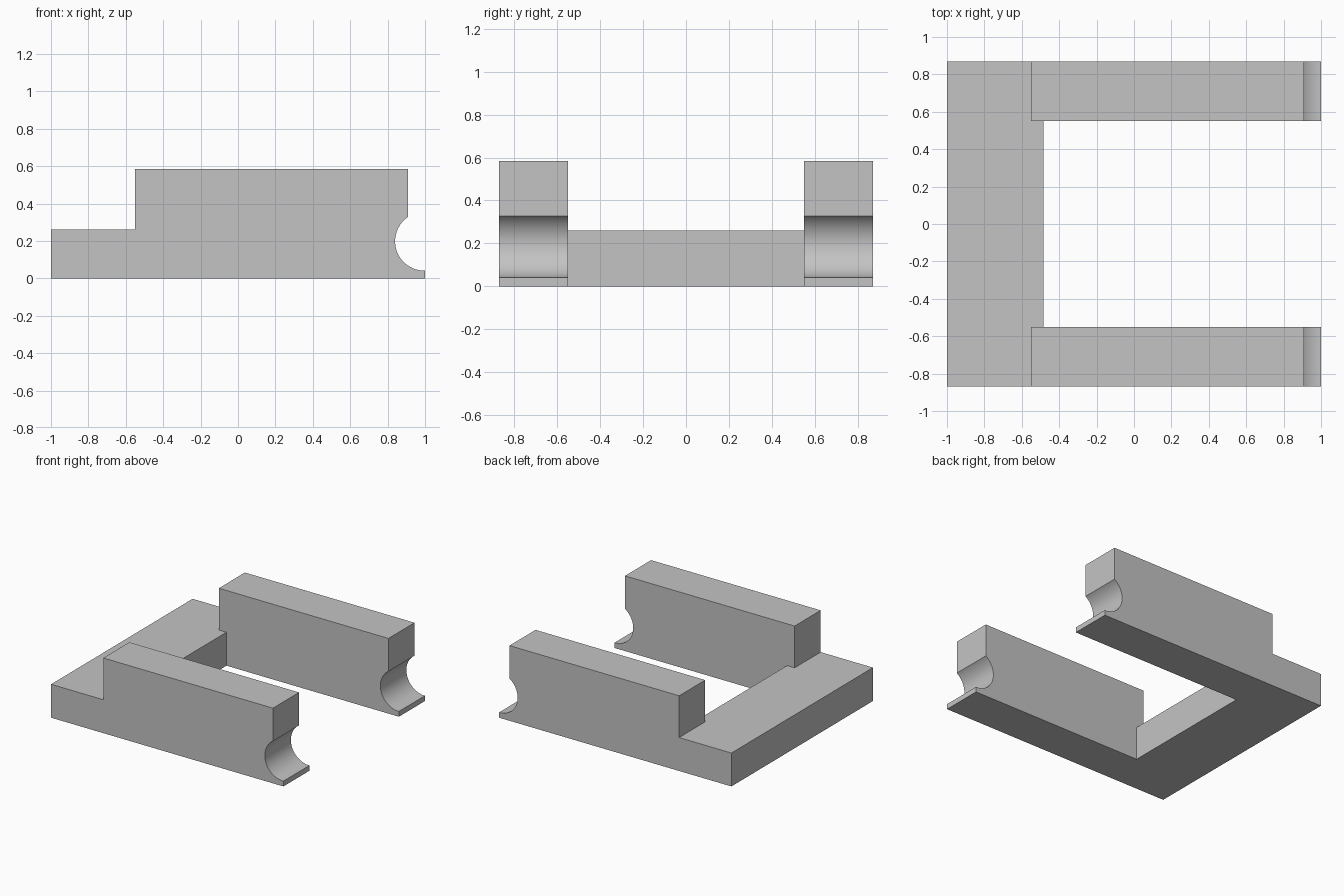
import bpy
import math

cube = bpy.data.objects.get("Cube")
if cube:
    bpy.data.objects.remove(cube, do_unlink=True)

# Single plain grey
GREY = (0.55, 0.55, 0.55, 1.0)
grey = bpy.data.materials.new("plain_grey")
grey.use_nodes = True
grey.diffuse_color = GREY
grey.node_tree.nodes["Principled BSDF"].inputs["Base Color"].default_value = GREY

BACK, FRONT = -1.0, 1.0
STEP_X, LIP_X = -0.55, 0.91
LOW, HIGH = 0.26, 0.585
INNER, OUTER = 0.55, 0.87


def extrude_profile(name, profile, y0, y1):
    """Solid from a counter-clockwise x-z outline swept from y0 to y1."""
    n = len(profile)
    verts = [(x, y, z) for y in (y0, y1) for x, z in profile]
    faces = [list(range(n)), list(range(2 * n - 1, n - 1, -1))]
    for i in range(n):
        j = (i + 1) % n
        faces.append([j, i, n + i, n + j])
    mesh = bpy.data.meshes.new(name)
    mesh.from_pydata(verts, [], faces)
    mesh.materials.append(grey)
    obj = bpy.data.objects.new(name, mesh)
    bpy.context.collection.objects.link(obj)
    bpy.ops.object.select_all(action="DESELECT")
    obj.select_set(True)
    bpy.context.view_layer.objects.active = obj
    bpy.ops.object.shade_smooth_by_angle(angle=math.radians(30))
    return obj


# Round notch at the arm tip, from the lower lip up to the end face
cx, cz, r = 0.997, 0.198, 0.157
start = 2 * math.pi - math.acos((FRONT - cx) / r)
end = math.acos((LIP_X - cx) / r)
STEPS = 32
notch = []
for i in range(STEPS + 1):
    a = start + (end - start) * i / STEPS
    notch.append((cx + r * math.cos(a), cz + r * math.sin(a)))

# Stepped arms with notched tips
arm = [(BACK, 0), (FRONT, 0)] + notch + [
    (LIP_X, HIGH), (STEP_X, HIGH), (STEP_X, LOW), (BACK, LOW)]
extrude_profile("front_arm", arm, -OUTER, -INNER)
extrude_profile("back_arm", arm, INNER, OUTER)

# Low cross plate joining the arms
plate = [(BACK, 0), (-0.485, 0), (-0.485, LOW), (BACK, LOW)]
extrude_profile("cross_plate", plate, -INNER, INNER)
